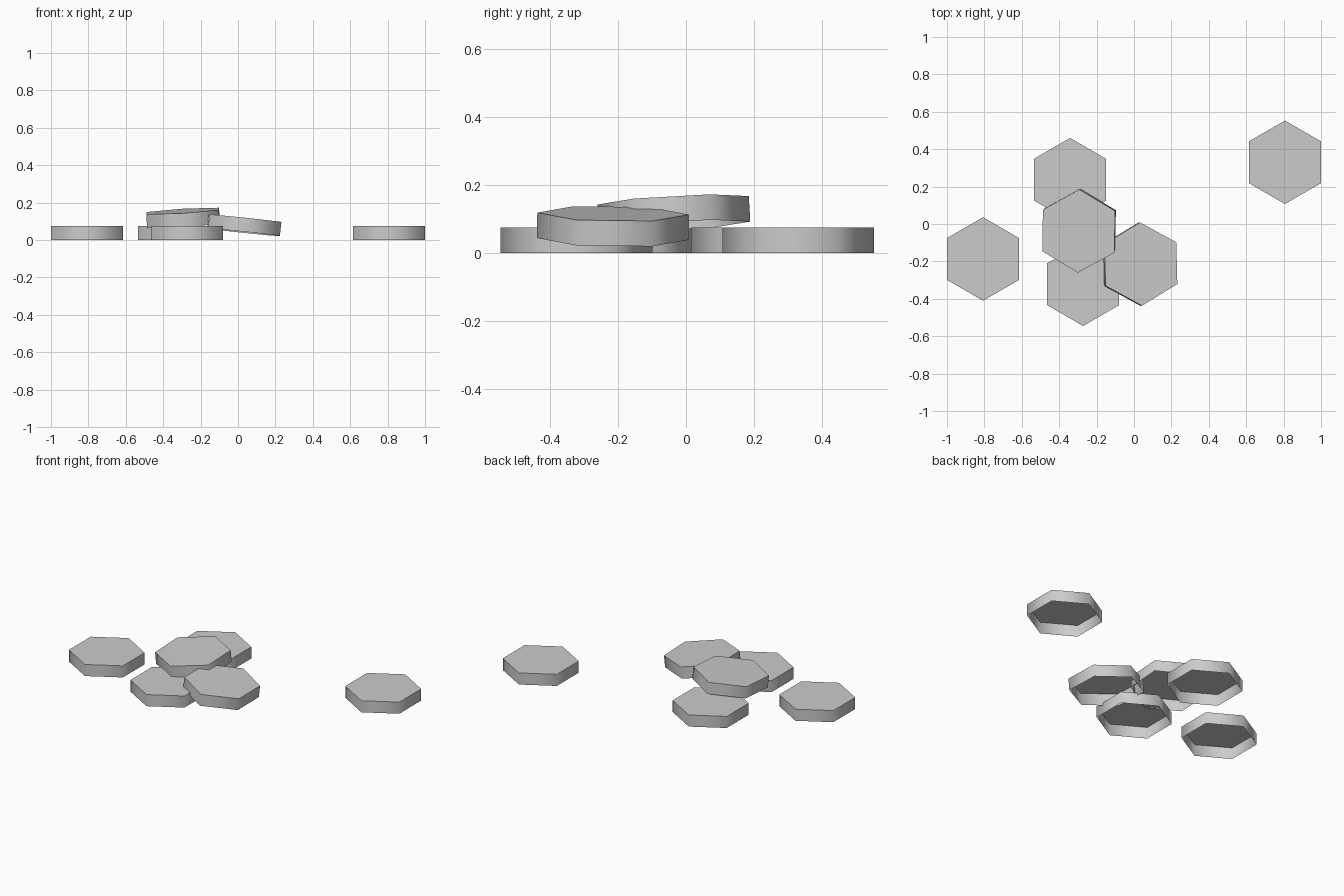
import bpy
import bmesh
from math import radians
from mathutils import Matrix, Vector

cube = bpy.data.objects.get("Cube")
if cube:
    bpy.data.objects.remove(cube, do_unlink=True)

RADIUS, HEIGHT = 0.223, 0.075

grey = bpy.data.materials.new("plain grey")
grey.use_nodes = True
colour = (0.6, 0.6, 0.6, 1)
grey.diffuse_color = colour
grey.node_tree.nodes["Principled BSDF"].inputs["Base Color"].default_value = colour


def hex_tile(name, top, slope=(0, 0), turn=0):
    """Six-sided cap, open underneath; top is the centre of its upper face."""
    bm = bmesh.new()
    bmesh.ops.create_cone(bm, cap_ends=True, segments=6, radius1=RADIUS,
                          radius2=RADIUS, depth=HEIGHT)
    # Hang the cap below its origin and remove the underside
    bmesh.ops.translate(bm, verts=bm.verts, vec=(0, 0, -HEIGHT / 2))
    bm.normal_update()
    under = [f for f in bm.faces if f.normal.z < -0.5]
    bmesh.ops.delete(bm, geom=under, context='FACES_ONLY')
    # Put a corner on the y axis
    corner = max(bm.verts, key=lambda v: v.co.y)
    if abs(corner.co.x) > 0.01:
        bmesh.ops.rotate(bm, verts=bm.verts, matrix=Matrix.Rotation(radians(30), 3, 'Z'))
    mesh = bpy.data.meshes.new(name)
    bm.to_mesh(mesh)
    bm.free()
    mesh.materials.append(grey)

    tile = bpy.data.objects.new(name, mesh)
    bpy.context.collection.objects.link(tile)
    normal = Vector((-slope[0], -slope[1], 1)).normalized()
    tilt = Vector((0, 0, 1)).rotation_difference(normal).to_matrix().to_4x4()
    tile.matrix_world = (Matrix.Translation(top) @ tilt
                         @ Matrix.Rotation(radians(turn), 4, 'Z'))
    # Rounded-looking rim with a crisp upper edge
    bpy.ops.object.select_all(action='DESELECT')
    tile.select_set(True)
    bpy.context.view_layer.objects.active = tile
    bpy.ops.object.shade_smooth_by_angle(angle=radians(70))


# Tiles lying flat
hex_tile("right_tile", (-0.807, -0.187, HEIGHT))
hex_tile("far_left_tile", (0.807, 0.33, HEIGHT))
hex_tile("back_tile", (-0.342, 0.237, HEIGHT))
hex_tile("front_tile", (-0.272, -0.322, HEIGHT))

# Tiles leaning on the others
hex_tile("upper_tile", (-0.296, -0.038, 0.155), slope=(0.06, 0.055), turn=-1)
hex_tile("leaning_tile", (0.037, -0.214, 0.116), slope=(-0.105, -0.015), turn=1.4)
